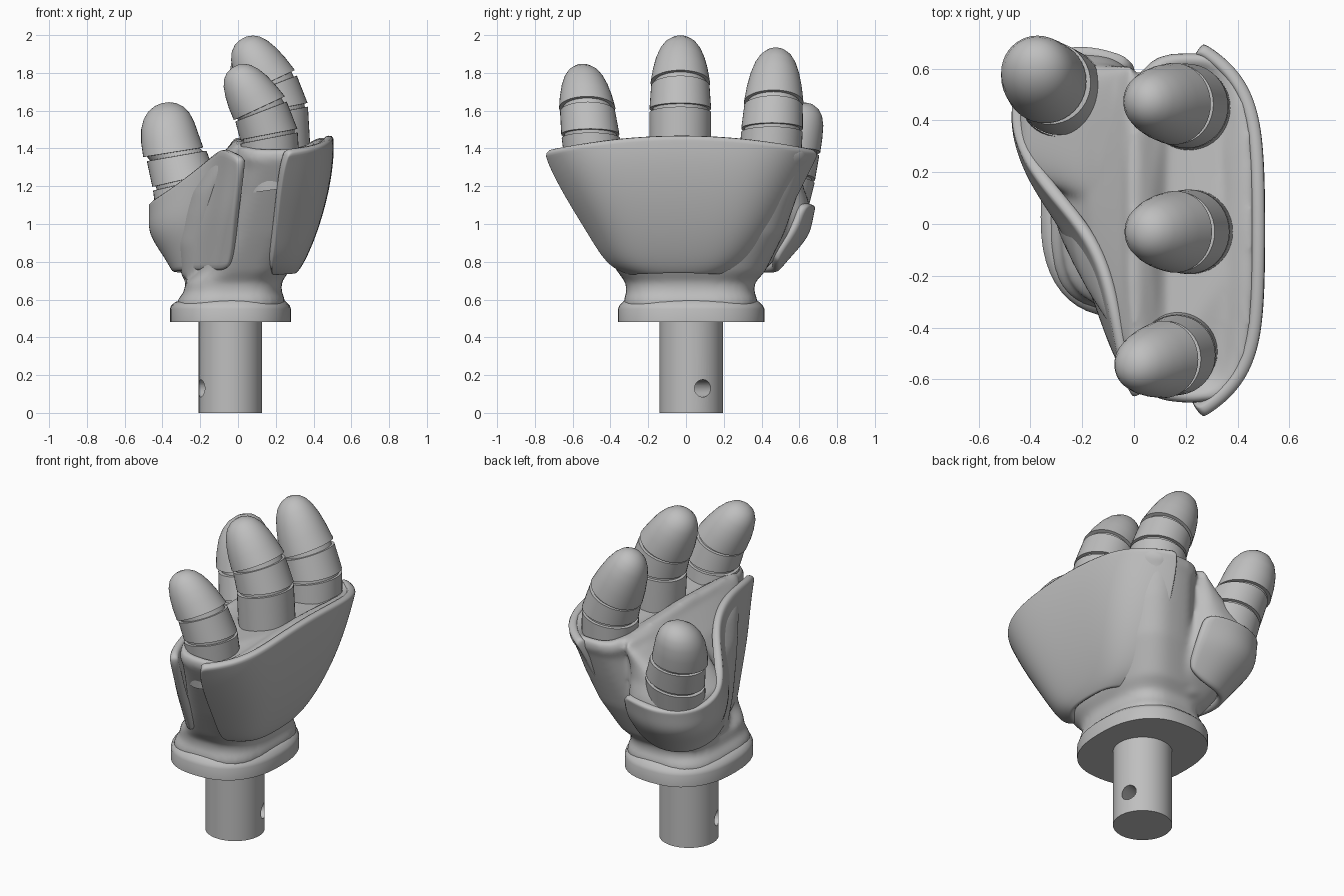
import bpy, bmesh, math
from mathutils import Vector

if "Cube" in bpy.data.objects:
    bpy.data.objects.remove(bpy.data.objects["Cube"], do_unlink=True)

grey = bpy.data.materials.new("plain_grey")
grey.use_nodes = True
grey.diffuse_color = (0.52, 0.52, 0.52, 1)
grey.node_tree.nodes["Principled BSDF"].inputs["Base Color"].default_value = (0.52, 0.52, 0.52, 1)


def add_object(name, bm):
    bmesh.ops.recalc_face_normals(bm, faces=bm.faces)
    mesh = bpy.data.meshes.new(name)
    bm.to_mesh(mesh)
    bm.free()
    mesh.materials.append(grey)
    obj = bpy.data.objects.new(name, mesh)
    bpy.context.collection.objects.link(obj)
    return obj


def smooth(obj, angle=40):
    bpy.ops.object.select_all(action="DESELECT")
    bpy.context.view_layer.objects.active = obj
    obj.select_set(True)
    bpy.ops.object.shade_smooth_by_angle(angle=math.radians(angle))


def bridge(bm, rings):
    """Skin a stack of closed point rings and cap both ends."""
    loops = [[bm.verts.new(p) for p in ring] for ring in rings]
    n = len(loops[0])
    for a, b in zip(loops, loops[1:]):
        for i in range(n):
            j = (i + 1) % n
            bm.faces.new((a[i], a[j], b[j], b[i]))
    bm.faces.new(loops[0][::-1])
    bm.faces.new(loops[-1])


def section(z, x0, x1, y0, y1, power=3.0, crown=0.0, n=48):
    """Rounded rectangle at one height, optionally arched along y."""
    ring = []
    for i in range(n):
        a = 2 * math.pi * i / n
        c, s = math.cos(a), math.sin(a)
        e = 2 / power
        v = math.copysign(abs(s) ** e, s)
        ring.append(((x0 + x1) / 2 + (x1 - x0) / 2 * math.copysign(abs(c) ** e, c),
                     (y0 + y1) / 2 + (y1 - y0) / 2 * v, z + crown * (1 - v * v)))
    return ring


def plate(name, rows, thickness=0.05):
    """Curved shell from a grid of points, with rounded corners and rims."""
    bm = bmesh.new()
    grid = [[bm.verts.new(p) for p in row] for row in rows]
    for a, b in zip(grid, grid[1:]):
        for i in range(len(a) - 1):
            bm.faces.new((a[i], a[i + 1], b[i + 1], b[i]))
    obj = add_object(name, bm)
    obj.modifiers.new("round", "SUBSURF").levels = 2
    obj.modifiers["round"].render_levels = 2
    solid = obj.modifiers.new("thick", "SOLIDIFY")
    solid.thickness = thickness
    solid.offset = 0
    soft = obj.modifiers.new("soft", "SUBSURF")
    soft.levels = soft.render_levels = 1
    smooth(obj, 60)


# Peg with a slanted cross hole
bm = bmesh.new()
bridge(bm, [section(z, -0.208, 0.128, -0.14, 0.196, 2, 0, 64) for z in (0, 0.52)])
peg = add_object("peg", bm)
bpy.ops.mesh.primitive_cylinder_add(radius=0.046, depth=1, location=(-0.04, 0.03, 0.13),
                                    rotation=(0, math.pi / 2, math.radians(21)))
cutter = bpy.context.object
cutter.name = "peg_hole_cutter"
cutter.hide_render = True
cut = peg.modifiers.new("hole", "BOOLEAN")
cut.operation, cut.object = "DIFFERENCE", cutter
bpy.context.view_layer.objects.active = peg
bpy.ops.object.modifier_apply(modifier="hole")
bpy.data.objects.remove(cutter, do_unlink=True)
smooth(peg, 30)

# Wrist flange
bm = bmesh.new()
bridge(bm, [section(*s, 2.4) for s in (
    (0.48, -0.36, 0.28, -0.36, 0.415), (0.55, -0.36, 0.28, -0.36, 0.415),
    (0.568, -0.354, 0.274, -0.353, 0.407), (0.585, -0.335, 0.258, -0.338, 0.39),
    (0.6, -0.3, 0.24, -0.32, 0.37))])
smooth(add_object("wrist_flange", bm), 50)

# Palm core: main slab, palm bulge and thumb mount, fused and softened
bm = bmesh.new()
bridge(bm, [section(*s) for s in (
    (0.55, -0.33, 0.25, -0.33, 0.38), (0.6, -0.32, 0.25, -0.33, 0.38),
    (0.64, -0.285, 0.23, -0.315, 0.36), (0.69, -0.28, 0.23, -0.32, 0.365),
    (0.75, -0.21, 0.27, -0.365, 0.42), (0.95, -0.13, 0.36, -0.48, 0.52),
    (1.15, -0.08, 0.42, -0.59, 0.59), (1.3, -0.05, 0.45, -0.67, 0.64))]
       + [section(*s, 3.5, 0.06) for s in (
           (1.34, -0.04, 0.46, -0.69, 0.66), (1.385, -0.03, 0.47, -0.69, 0.66),
           (1.4, -0.01, 0.46, -0.675, 0.645), (1.395, 0.02, 0.42, -0.65, 0.62),
           (1.36, 0.08, 0.36, -0.62, 0.59))])
bridge(bm, [section(*s, 2.0) for s in (
    (0.72, -0.3, 0.1, -0.15, 0.4), (0.9, -0.32, 0.1, -0.2, 0.48),
    (1.05, -0.29, 0.08, -0.27, 0.54), (1.17, -0.25, 0.06, -0.33, 0.58),
    (1.29, -0.17, 0.05, -0.42, 0.6), (1.37, -0.09, 0.04, -0.5, 0.62),
    (1.42, -0.04, 0.03, -0.5, 0.6))])
bridge(bm, [section(*s) for s in (
    (0.7, -0.28, 0.05, 0, 0.36), (0.8, -0.33, 0.05, 0.08, 0.46),
    (0.95, -0.43, 0.03, 0.14, 0.61), (1.06, -0.45, 0.02, 0.14, 0.66),
    (1.12, -0.44, 0.02, 0.13, 0.65), (1.2, -0.32, 0.02, 0.1, 0.62),
    (1.28, -0.2, 0.02, 0.06, 0.61), (1.37, -0.08, 0.03, 0.1, 0.61))])
core = add_object("palm_core", bm)
fuse = core.modifiers.new("fuse", "REMESH")
fuse.mode, fuse.voxel_size = "VOXEL", 0.016
fuse.use_smooth_shade = True
soft = core.modifiers.new("soften", "SMOOTH")
soft.factor, soft.iterations = 0.5, 12
smooth(core, 80)

# Back-of-hand plate: height, outer x, end x, y range
rows = []
for z, xo, xi, y0, y1 in ((0.75, 0.285, 0.2, -0.28, 0.2), (0.79, 0.325, 0.19, -0.4, 0.32),
                          (0.95, 0.4, 0.21, -0.49, 0.45), (1.15, 0.46, 0.23, -0.61, 0.56),
                          (1.32, 0.485, 0.25, -0.7, 0.64), (1.42, 0.48, 0.28, -0.735, 0.69)):
    row = []
    for i in range(15):
        u = math.sin((i / 7 - 1) * math.pi / 2)
        lift = (z - 0.75) / 0.67 * (0.05 - 0.08 * u * u)
        row.append((xo - (xo - xi) * abs(u) ** 6 - 0.025 * u * u,
                    (y0 + y1) / 2 + (y1 - y0) / 2 * u, z + lift))
    rows.append(row)
plate("back_plate", rows)

# Palm plate wrapping round to the thumb, as bottom, middle and top edges
bottom = [(-0.03, -0.37, 0.76), (-0.11, -0.33, 0.75), (-0.16, -0.2, 0.75), (-0.25, 0, 0.75),
          (-0.33, 0.2, 0.75), (-0.32, 0.4, 0.75), (-0.22, 0.46, 0.75), (-0.12, 0.47, 0.76),
          (-0.01, 0.46, 0.82)]
middle = [(0, -0.55, 1.08), (-0.07, -0.5, 1.08), (-0.13, -0.29, 1.05), (-0.24, -0.04, 1.02),
          (-0.41, 0.17, 0.97), (-0.475, 0.42, 0.95), (-0.4, 0.6, 0.94), (-0.2, 0.66, 0.95),
          (0.01, 0.56, 0.97)]
top = [(0.03, -0.69, 1.36), (-0.03, -0.58, 1.38), (-0.07, -0.31, 1.41), (-0.14, -0.05, 1.34),
       (-0.36, 0.17, 1.17), (-0.47, 0.37, 1.11), (-0.43, 0.6, 1.09), (-0.22, 0.69, 1.1),
       (-0.01, 0.62, 1.12)]
mix = lambda a, b: [(Vector(p) + Vector(q)) / 2 for p, q in zip(a, b)]
plate("palm_plate", [bottom, mix(bottom, middle), middle, mix(middle, top), top])


def finger(name, rings, y0, splay, dx=0, dz=0, scale=1.0, reach=1.0):
    """Jointed finger: each ring is x, z, tilt in degrees, radius; reach lengthens the tip."""
    bm = bmesh.new()
    loops = []
    rim = rings[8][1]
    for x, z, tilt, r in rings:
        t = math.radians(tilt)
        height = z + max(0, z - rim) * (reach - 1)
        loop = []
        for i in range(40):
            a = 2 * math.pi * i / 40
            c = r * scale * math.cos(a)
            loop.append((x + dx + c * math.cos(t),
                         y0 + splay * (z - 1.4) + r * scale * math.sin(a),
                         height + dz + c * math.sin(t)))
        loops.append(loop)
    bridge(bm, loops)
    smooth(add_object(name, bm), 42)


# Three fingers: base, groove, middle joint, groove, domed tip
curl = [(0.18, 1.2, 8, 0.154), (0.165, 1.475, 11, 0.154), (0.165, 1.476, 11, 0.138),
        (0.163, 1.494, 11, 0.138), (0.163, 1.495, 11, 0.154), (0.122, 1.615, 21, 0.146),
        (0.122, 1.616, 21, 0.13), (0.113, 1.632, 25, 0.13), (0.113, 1.633, 25, 0.149),
        (0.075, 1.69, 27, 0.138), (0.043, 1.74, 28, 0.123), (0.015, 1.782, 28, 0.103),
        (-0.003, 1.81, 28, 0.08), (-0.014, 1.828, 28, 0.052), (-0.019, 1.837, 28, 0.02)]
for name, y0, splay, dx, dz, scale, reach in (
        ("outer_finger", -0.495, -0.12, 0, -0.02, 1, 1.08),
        ("middle_finger", -0.03, 0, 0.045, 0.115, 1.06, 1.15),
        ("index_finger", 0.45, 0.06, 0.04, 0.01, 1.06, 1.36)):
    finger(name, curl, y0, splay, dx, dz, scale, reach)

# Thumb
finger("thumb", [
    (-0.255, 1.0, 15, 0.172), (-0.282, 1.215, 13, 0.172), (-0.282, 1.216, 13, 0.152),
    (-0.288, 1.234, 13, 0.152), (-0.288, 1.235, 13, 0.17), (-0.325, 1.36, 10, 0.16),
    (-0.325, 1.361, 10, 0.142), (-0.343, 1.379, 9, 0.142), (-0.343, 1.38, 9, 0.161),
    (-0.36, 1.45, 8, 0.154), (-0.372, 1.52, 8, 0.142), (-0.378, 1.57, 8, 0.123),
    (-0.382, 1.607, 8, 0.095), (-0.384, 1.632, 8, 0.058), (-0.385, 1.642, 8, 0.02)], 0.555, 0.25)
